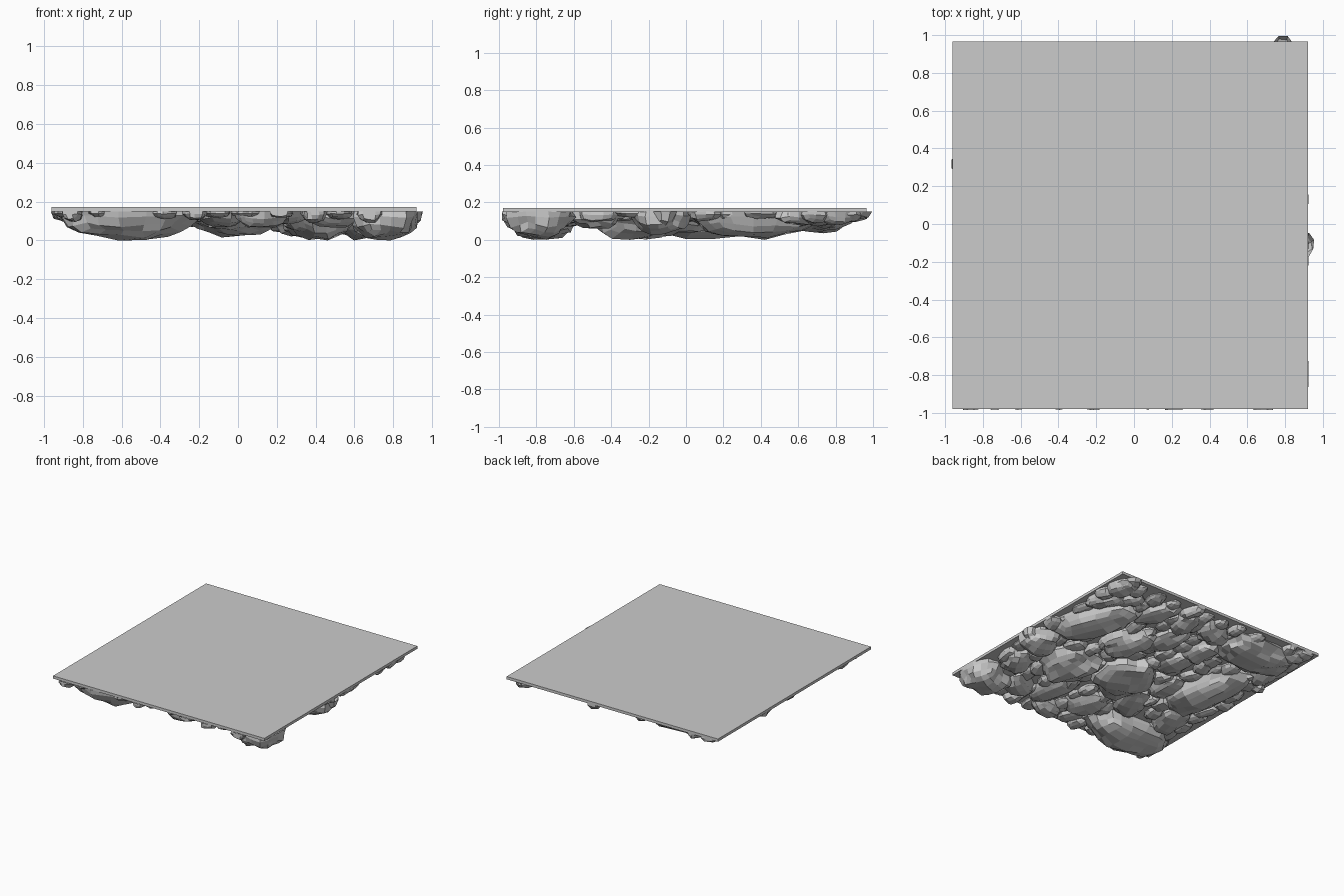
import bpy, bmesh, math, random
from mathutils import Vector, Matrix, noise

if "Cube" in bpy.data.objects:
    bpy.data.objects.remove(bpy.data.objects["Cube"])

random.seed(7)
TOP = 0.15           # underside of the slab, where all rocks are cut


def finish(name, bm):
    me = bpy.data.meshes.new(name)
    bm.to_mesh(me)
    bm.free()
    ob = bpy.data.objects.new(name, me)
    bpy.context.collection.objects.link(ob)
    return ob


def rock(name, x, y, length, width, depth, angle, cuts=4, limit=(-0.955, 0.925, -0.985, 0.967)):
    """Half-buried faceted boulder: rounded, lumpy cube cut off at the slab."""
    bm = bmesh.new()
    bmesh.ops.create_cube(bm, size=2)
    bmesh.ops.subdivide_edges(bm, edges=bm.edges[:], cuts=cuts, use_grid_fill=True)
    seed = Vector((x * 7.3, y * 9.1, length * 20))
    for v in bm.verts:
        p = v.co.normalized()
        p *= 1 + 0.22 * noise.noise(p * 1.6 + seed) + 0.1 * noise.noise(p * 4 + seed)
        # slight bend along the length
        v.co = Vector((p.x, p.y + 0.18 * (p.x * p.x - 0.4), p.z))
    low = min(v.co.z for v in bm.verts)
    for v in bm.verts:
        v.co = Vector((v.co.x * length, v.co.y * width, v.co.z * depth / -low))
    bm.transform(Matrix.Translation((x, y, TOP)) @ Matrix.Rotation(math.radians(angle), 4, 'Z'))
    bmesh.ops.bisect_plane(bm, geom=bm.verts[:] + bm.edges[:] + bm.faces[:],
                           plane_co=(0, 0, TOP), plane_no=(0, 0, 1), clear_outer=True)
    for v in bm.verts:
        v.co.x = max(limit[0], min(limit[1], v.co.x))
        v.co.y = max(limit[2], min(limit[3], v.co.y))
    return finish(name, bm)


# flat top slab
bm = bmesh.new()
bmesh.ops.create_cube(bm, size=1)
bm.transform(Matrix.Translation((-0.02, -0.007, 0.16)) @ Matrix.Diagonal((1.88, 1.945, 0.022, 1)))
finish("slab", bm)

# large boulders: x, y, half length, half width, depth, angle
large = [
    (0.76, -0.78, 0.18, 0.18, 0.150, 20),
    (0.78, -0.14, 0.17, 0.15, 0.125, 75),
    (0.65, 0.36, 0.37, 0.17, 0.150, 112),
    (0.28, 0.26, 0.22, 0.15, 0.130, 110),
    (-0.03, -0.14, 0.28, 0.24, 0.135, 60),
    (0.40, -0.26, 0.24, 0.20, 0.150, 100),
    (-0.56, 0.71, 0.34, 0.20, 0.115, 0),
    (-0.62, 0.07, 0.40, 0.18, 0.145, 98),
    (-0.55, -0.76, 0.37, 0.20, 0.150, 3),
]
for i, r in enumerate(large):
    rock(f"boulder_{i + 1}", *r)

# medium rocks between them: x, y, half length, half width, angle
medium = [
    (0.78, 0.62, 0.17, 0.10, 120), (0.80, 0.82, 0.13, 0.10, 110),
    (0.48, -0.74, 0.16, 0.11, 30), (0.24, -0.66, 0.19, 0.12, 100),
    (-0.08, -0.64, 0.18, 0.14, 110), (-0.20, 0.24, 0.18, 0.12, 100),
    (0.05, 0.45, 0.20, 0.11, 100), (-0.24, 0.48, 0.17, 0.11, 95),
    (-0.38, -0.08, 0.17, 0.10, 90), (0.12, 0.73, 0.17, 0.10, 80),
    (-0.80, 0.86, 0.11, 0.07, 0), (-0.82, 0.50, 0.15, 0.10, 80),
    (0.37, 0.70, 0.19, 0.11, 110), (0.72, -0.48, 0.17, 0.12, 60),
    (-0.33, -0.42, 0.20, 0.13, 70), (-0.72, -0.43, 0.20, 0.12, 80),
    (0.12, -0.86, 0.15, 0.09, 10), (-0.13, 0.75, 0.16, 0.11, 20),
]
for i, (x, y, l, w, a) in enumerate(medium):
    rock(f"rock_{i + 1}", x, y, l, w, random.uniform(0.065, 0.095), a, 3)

# small stones fill the gaps on a jittered grid, skipping big boulders
n = 0
for i in range(12):
    for j in range(13):
        x = -0.86 + i * 0.153 + random.uniform(-0.03, 0.03)
        y = -0.90 + j * 0.147 + random.uniform(-0.03, 0.03)
        if any(math.hypot(x - r[0], y - r[1]) < r[3] * 0.9 for r in large):
            continue
        n += 1
        rock(f"stone_{n}", x, y, random.uniform(0.08, 0.12), random.uniform(0.055, 0.08),
             random.uniform(0.03, 0.06), random.uniform(70, 120), 2)

# stones poking out past the slab edges
free = (-0.965, 0.955, -0.995, 1.0)
rock("edge_stone_back", 0.78, 0.92, 0.08, 0.07, 0.04, 60, 1, free)
rock("edge_stone_right", 0.90, -0.11, 0.06, 0.06, 0.08, 20, 1, free)
rock("edge_stone_left", -0.91, 0.33, 0.06, 0.06, 0.05, 80, 1, free)
